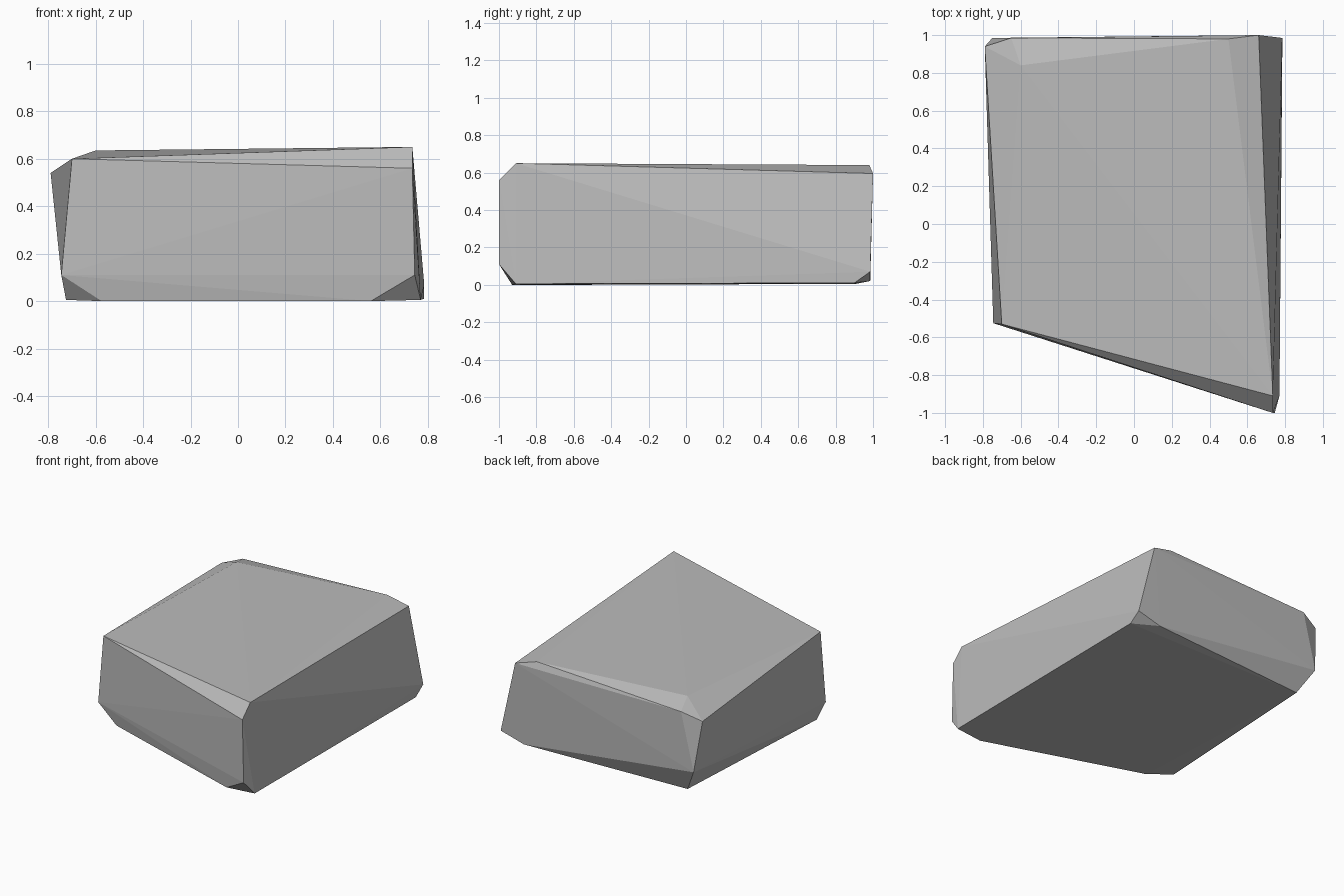
import bpy
import bmesh

# Remove the default cube
default = bpy.data.objects.get("Cube")
if default:
    bpy.data.objects.remove(default, do_unlink=True)

# Plain stone colour
stone = bpy.data.materials.new("stone_grey")
stone.use_nodes = True
grey = (0.5, 0.5, 0.5, 1)
stone.diffuse_color = grey
stone.node_tree.nodes["Principled BSDF"].inputs["Base Color"].default_value = grey

# Chipped corners of the block, grouped by vertical edge
corners = {
    "front_left": [(0.735, -0.91, 0.65), (0.735, -1, 0.56), (0.745, -1, 0.11),
                   (0.77, -0.91, 0.005), (0.56, -0.93, 0)],
    "front_right": [(-0.7, -0.53, 0.6), (-0.745, -0.525, 0.11),
                    (-0.725, -0.45, 0.005), (-0.575, -0.56, 0)],
    "back_left": [(0.66, 1, 0.595), (0.5, 0.98, 0.64), (0.785, 0.985, 0.07),
                  (0.6, 0.985, 0.02), (0.785, 0.9, 0.01)],
    "back_right": [(-0.79, 0.94, 0.54), (-0.65, 0.985, 0.59), (-0.6, 0.84, 0.635),
                   (-0.75, 0.985, 0.18), (-0.65, 0.91, 0.005)],
}

# Wrap the corners in a flat-faced convex boulder
bm = bmesh.new()
for points in corners.values():
    for point in points:
        bm.verts.new(point)
hull = bmesh.ops.convex_hull(bm, input=bm.verts)
loose = [v for v in bm.verts if not v.link_faces]
bmesh.ops.delete(bm, geom=loose, context="VERTS")
bmesh.ops.recalc_face_normals(bm, faces=bm.faces)

mesh = bpy.data.meshes.new("rock_block")
bm.to_mesh(mesh)
bm.free()
mesh.materials.append(stone)
rock = bpy.data.objects.new("rock_block", mesh)
bpy.context.collection.objects.link(rock)
